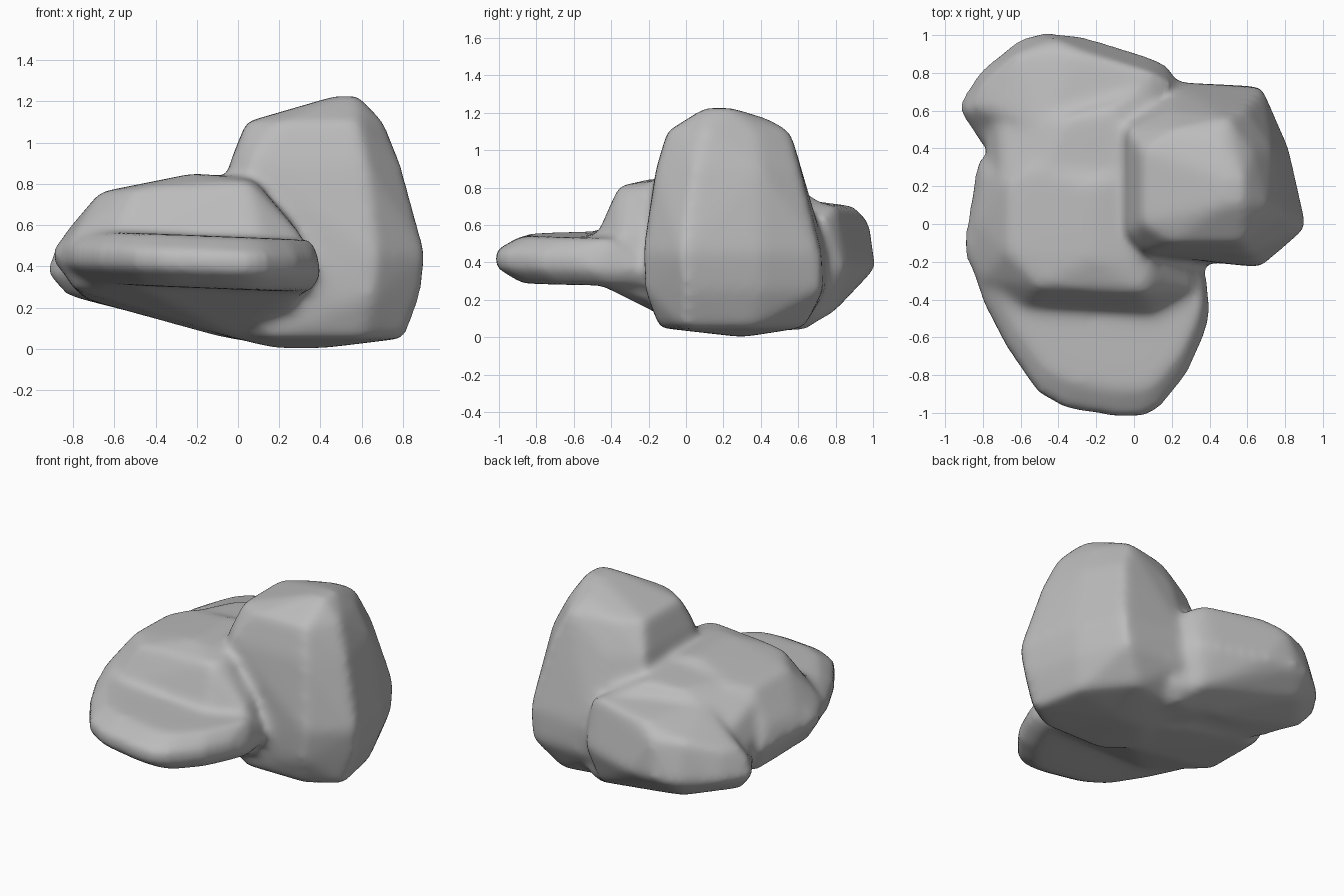
import bpy, bmesh

# Each lump of rock is the hull of a few points (x, y, z)
tall_rock = [(x, y, z) for z, ring in (
    (1.225, [(.47, .1), (.58, .1), (.58, .24), (.47, .25)]),
    (1.17, [(.45, .44)]),
    (1.1, [(.04, 0), (.2, -.1), (.58, -.1), (.71, .1), (.63, .38), (.5, .56), (.2, .5), (.04, .4)]),
    (.9, [(-.04, -.05), (.06, -.16), (.62, -.16), (.79, .05), (.73, .4), (.59, .61), (.2, .6), (-.04, .5)]),
    (.45, [(-.04, -.1), (.1, -.17), (.67, -.23), (.915, -.02), (.82, .4), (.68, .72), (.2, .75), (-.1, .6)]),
    (.25, [(.1, -.17), (.65, -.22), (.885, 0), (.8, .4), (.66, .73), (.2, .75)]),
    (.05, [(-.03, .05), (.15, -.14), (.6, -.14), (.81, -.01), (.74, .35), (.5, .63), (.1, .55)]),
    (0, [(.18, .3), (.4, .3)])) for x, y in ring]

middle_rock = [
    (-.22, -.18, .85), (-.22, .2, .85), (.05, -.2, .83), (.05, .3, .82), (-.67, -.15, .76),
    (-.67, .22, .75), (-.5, -.33, .78), (.05, -.36, .81), (.1, -.28, .8), (-.55, .3, .78),
    (-.84, 0, .56), (-.8, -.3, .55), (-.6, -.46, .54), (.1, -.48, .54), (.32, -.35, .54),
    (-.8, .28, .55), (-.9, -.07, .46), (-.89, -.2, .46), (.37, -.3, .42), (-.83, .35, .42),
    (-.8, -.2, .29), (-.75, .3, .24), (-.5, -.5, .31), (.3, -.5, .3), (.2, -.2, .19),
    (0, 0, .05), (-.1, .4, .06), (.2, .3, .01)]

slab_rim = [(-.9, -.1), (-.795, -.42), (-.675, -.65), (-.51, -.89), (-.36, -.975), (-.08, -1.02),
            (.06, -1.015), (.14, -.965), (.28, -.79), (.365, -.6), (.41, -.47), (.375, -.2)]
front_slab = [(x, y, .38) for x, y in slab_rim] + [(x, y, .47) for x, y in slab_rim[:10]]
front_slab += [(x * .9, y * .86, .55) for x, y in slab_rim[:11]]
front_slab += [(x * .86, y * .86, .295) for x, y in slab_rim]
front_slab = [(x, y, z - .04 * (x + .2)) for x, y, z in front_slab]  # slight tilt

back_rim = [(-.93, .6), (-.925, .65), (-.82, .81), (-.61, .98), (-.49, 1.015), (-.27, .995),
            (.07, .89), (.18, .84), (.23, .75), (-.8, .4)]
back_rock = [(x, y, .37) for x, y in back_rim] + [
    (-.89, .6, .5), (-.84, .62, .56), (-.8, .74, .56), (-.62, .9, .63), (-.3, .91, .7),
    (.1, .8, .7), (.2, .74, .66), (-.7, .6, .64), (-.1, .5, .75), (-.5, .5, .73),
    (-.42, .98, .62), (-.84, .6, .26), (-.6, .88, .25), (-.3, .88, .24), (.1, .78, .12),
    (.15, .7, .08), (-.1, .6, .07), (-.7, .4, .23)]

# Saddle that fills the dip between the middle and back rocks
saddle = [
    (-.69, .15, .73), (-.5, .2, .79), (0, .2, .83), (-.36, .56, .79), (-.12, .61, .81),
    (-.72, .55, .6), (-.77, .34, .52), (-.8, .47, .44), (.1, .76, .69), (-.75, .4, .24),
    (0, .6, .06), (.1, .1, .04), (-.1, .1, .09), (.2, .63, .03), (.2, .3, .7), (.27, .7, .12),
    (.05, .78, .13)]


def add_hull(mesh, points):
    """Append the convex hull of the points to the mesh."""
    bm = bmesh.new()
    for p in points:
        bm.verts.new(p)
    result = bmesh.ops.convex_hull(bm, input=bm.verts)
    loose = {v for v in result["geom_interior"] if isinstance(v, bmesh.types.BMVert)}
    bmesh.ops.delete(bm, geom=list(loose), context='VERTS')
    bmesh.ops.recalc_face_normals(bm, faces=bm.faces)
    bm.from_mesh(mesh)
    bm.to_mesh(mesh)
    bm.free()


# Fuse the lumps into one worn rock cluster
mesh = bpy.data.meshes.new("rock_cluster")
for lump in (tall_rock, middle_rock, front_slab, back_rock, saddle):
    add_hull(mesh, lump)
rock = bpy.data.objects.new("rock_cluster", mesh)
bpy.context.collection.objects.link(rock)

remesh = rock.modifiers.new("fuse", 'REMESH')
remesh.mode = 'VOXEL'
remesh.voxel_size = 0.024
smooth = rock.modifiers.new("wear", 'SMOOTH')
smooth.factor = 0.5
smooth.iterations = 18
bpy.context.view_layer.objects.active = rock
rock.select_set(True)
for name in ("fuse", "wear"):
    bpy.ops.object.modifier_apply(modifier=name)
bpy.ops.object.shade_smooth()

# Dark grey stone
stone = bpy.data.materials.new("stone")
stone.diffuse_color = (.5, .5, .5, 1)
rock.data.materials.clear()
rock.data.materials.append(stone)
for poly in rock.data.polygons:
    poly.material_index = 0
